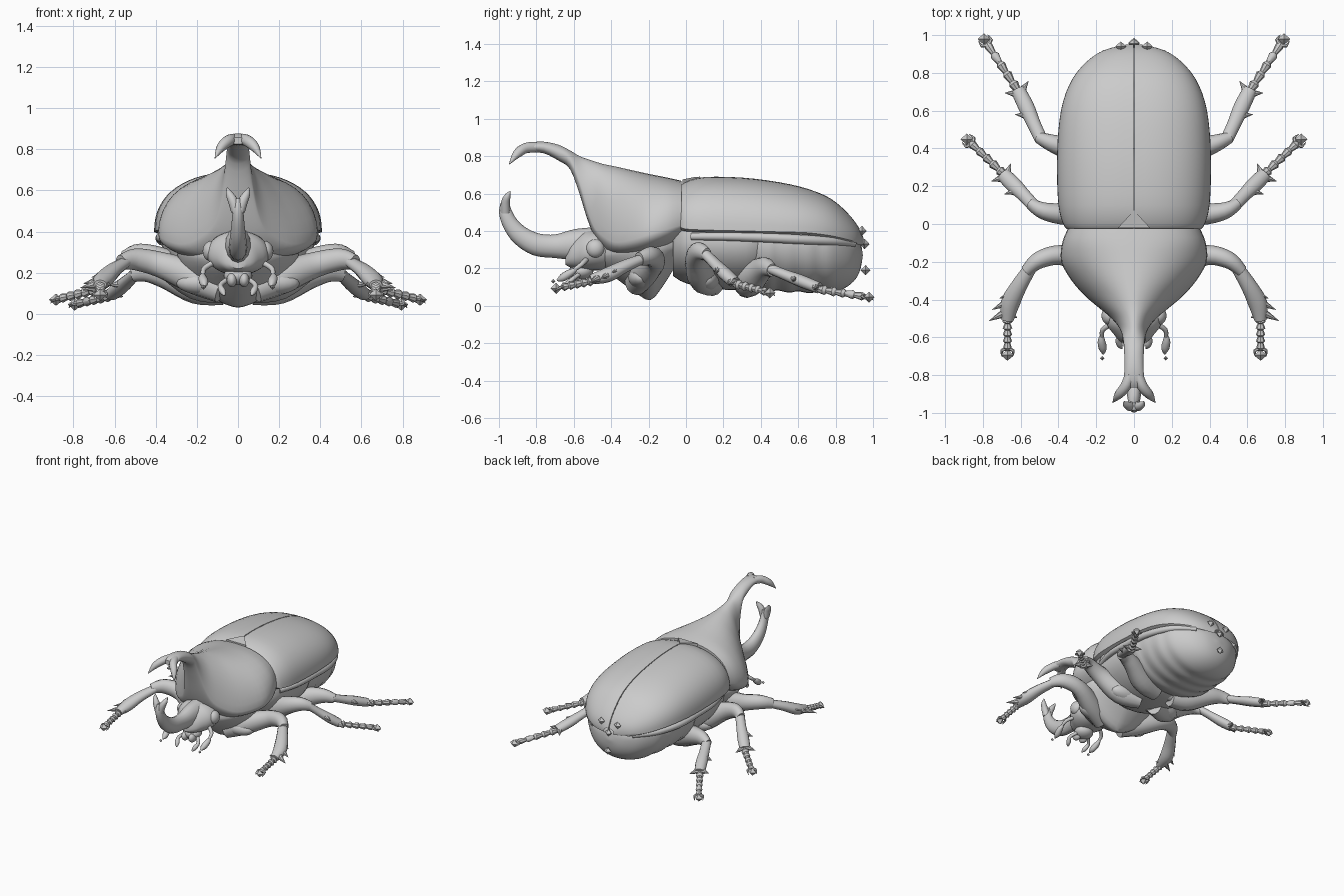
import bpy, bmesh, math
from mathutils import Vector


def smooth(rows, n=4):
    """Catmull-Rom interpolation through rows of numbers."""
    out = []
    for i in range(len(rows) - 1):
        p0, p1, p2, p3 = (rows[max(i - 1, 0)], rows[i], rows[i + 1], rows[min(i + 2, len(rows) - 1)])
        for k in range(n):
            t = k / n
            out.append([0.5 * (2 * b + (c - a) * t + (2 * a - 5 * b + 4 * c - d) * t * t
                               + (3 * b - a - 3 * c + d) * t ** 3)
                        for a, b, c, d in zip(p0, p1, p2, p3)])
    out.append(list(rows[-1]))
    return out


def loft(name, rings, closed=True, mirror=False):
    bm = bmesh.new()
    vs = [[bm.verts.new(p) for p in r] for r in rings]
    n = len(vs[0])
    for a, b in zip(vs, vs[1:]):
        for i in range(n if closed else n - 1):
            j = (i + 1) % n
            bm.faces.new((a[i], a[j], b[j], b[i]))
    if closed:
        bm.faces.new(vs[0])
        bm.faces.new(vs[-1])
    bmesh.ops.recalc_face_normals(bm, faces=bm.faces)
    return finish(name, bm, mirror)


def finish(name, bm, mirror=False):
    me = bpy.data.meshes.new(name)
    bm.to_mesh(me)
    bm.free()
    ob = bpy.data.objects.new(name, me)
    bpy.context.collection.objects.link(ob)
    if mirror:
        ob.modifiers.new("mirror", 'MIRROR')
    return ob


def tube(name, pts, ref=(0, 0, 1), flat=1.0, n=4, sides=12, mirror=False):
    """Tapered tube through (x, y, z, radius); flat scales it across the side axis."""
    rows = smooth(pts, n) if n > 1 else [list(p) for p in pts]
    rings = []
    for i, r in enumerate(rows):
        t = (Vector(rows[min(i + 1, len(rows) - 1)][:3]) - Vector(rows[max(i - 1, 0)][:3])).normalized()
        a = t.cross(Vector(ref)).normalized()
        b = t.cross(a)
        rad = max(r[3], 0.001)
        rings.append([Vector(r[:3]) + a * rad * math.cos(q) + b * rad * flat * math.sin(q)
                      for q in (2 * math.pi * k / sides for k in range(sides))])
    return loft(name, rings, mirror=mirror)


def ball(name, loc, size, mirror=False, seg=24):
    bm = bmesh.new()
    bmesh.ops.create_uvsphere(bm, u_segments=seg, v_segments=max(seg // 2, 2), radius=1)
    for v in bm.verts:
        v.co = Vector(c * s + l for c, s, l in zip(v.co, size, loc))
    return finish(name, bm, mirror)


def power(v, e):
    return math.copysign(abs(v) ** e, v)


def body_loft(name, stations, n=3, sides=40, low=0.95):
    """Stations: y, half width, height of widest point, bottom, top, upper exponent."""
    rings = []
    for y, w, zw, zb, zt, e in smooth(stations, n):
        ring = []
        for k in range(sides):
            q = 2 * math.pi * k / sides
            c, s = math.cos(q), math.sin(q)
            ex = e if s > 0 else low
            ring.append((w * power(c, ex), y, zw + (zt - zw if s > 0 else zw - zb) * power(s, ex)))
        rings.append(ring)
    return loft(name, rings)


# Thorax shield running forward into the upper horn
body_loft("thorax_shield_and_horn", [
    (-.025, .35, .43, .37, .668, .85), (-.10, .38, .41, .30, .685, .9),
    (-.20, .385, .38, .26, .705, 1.05), (-.30, .33, .35, .25, .727, 1.12),
    (-.38, .26, .34, .26, .745, 1.15), (-.44, .19, .37, .30, .757, 1.1),
    (-.49, .13, .42, .37, .772, 1.05), (-.53, .092, .52, .47, .785, 1),
    (-.57, .068, .66, .60, .80, 1), (-.62, .056, .78, .73, .83, 1),
    (-.68, .052, .817, .775, .86, 1), (-.76, .05, .847, .815, .877, 1),
    (-.83, .055, .847, .82, .873, 1), (-.865, .05, .842, .825, .857, 1)])
tube("upper_horn_tine", [(.02, -.80, .848, .028), (.045, -.86, .842, .028),
     (.082, -.905, .81, .023), (.112, -.945, .757, .002)], mirror=True)

# Wing cases, one half mirrored with a fine seam
rings = []
for y, w, ze, zt in smooth([
        (-.03, .35, .42, .64), (0, .375, .41, .663), (.1, .40, .405, .688), (.3, .408, .40, .685),
        (.5, .40, .395, .66), (.65, .375, .39, .625), (.77, .325, .375, .575),
        (.86, .25, .355, .50), (.92, .16, .34, .425), (.95, .04, .335, .36)], 3):
    arc = []
    for k in range(17):
        q = math.pi / 2 * k / 16
        arc.append((.003 + (w - .003) * power(math.cos(q), .87), y, ze + (zt - ze) * power(math.sin(q), .87)))
    arc.insert(0, (w * .93, y, ze - .012))
    arc.append((.003, y, zt - .025))
    rings.append(arc)
loft("wing_case", rings, closed=False, mirror=True)

# Small plate between the wing cases
loft("scutellum", [[(-.085, -.02, z), (.085, -.02, z), (.03, .04, z + .012), (0, .075, z + .015),
                    (-.03, .04, z + .012)] for z in (.64, .675)])

# Underside: front breast keel, middle body and abdomen with shallow rings
body_loft("front_breast", [(-.46, .10, .27, .20, .35, 1), (-.38, .20, .28, .15, .40, 1),
          (-.27, .28, .30, .07, .42, 1), (-.19, .30, .31, .03, .42, 1),
          (-.12, .28, .31, .11, .42, 1), (-.07, .24, .31, .19, .42, 1)], low=1.3)
body_loft("middle_body", [(-.07, .26, .34, .16, .60, .9), (.0, .33, .34, .12, .60, .9),
          (.15, .36, .34, .09, .60, .9), (.32, .37, .34, .085, .55, .9), (.40, .34, .34, .11, .55, .9)], low=1.05)
body_loft("abdomen", [(.36, .34, .34, .10, .45, .9), (.44, .365, .34, .075, .45, .9),
          (.49, .36, .34, .082, .45, .9), (.55, .36, .34, .07, .44, .9), (.60, .352, .34, .077, .43, .9),
          (.66, .345, .335, .067, .43, .9), (.71, .325, .33, .075, .42, .9), (.77, .305, .325, .07, .42, .9),
          (.83, .26, .32, .085, .40, .9), (.88, .205, .30, .115, .38, .9), (.915, .145, .29, .155, .36, .9),
          (.935, .085, .275, .205, .33, .9), (.945, .01, .27, .265, .275, 1)])
tube("abdomen_side_rim", [(.33, .03, .37, .02), (.375, .2, .37, .022), (.375, .4, .365, .025),
     (.36, .6, .355, .025), (.29, .78, .345, .022), (.17, .90, .33, .015)], mirror=True)

# Small studs at the tail
for i, (x, y, z) in enumerate([(.07, .94, .40), (-.07, .94, .40), (0, .955, .33), (0, .96, .19)]):
    ball(f"tail_stud_{i + 1}", (x, y, z), (.03, .026, .028), seg=4)

# Head with eyes, jaws and feelers
body_loft("head", [(-.38, .11, .30, .20, .37, 1), (-.46, .15, .30, .19, .40, 1), (-.53, .145, .29, .19, .40, 1),
          (-.58, .11, .275, .195, .37, 1), (-.62, .075, .255, .205, .33, 1), (-.645, .03, .24, .22, .27, 1)])
ball("eye", (.13, -.485, .305), (.042, .05, .05), mirror=True)
ball("mouth", (0, -.56, .185), (.07, .065, .045))
ball("jaw", (.03, -.60, .165), (.025, .04, .035), mirror=True)
tube("outer_palp", [(.05, -.57, .17, .012), (.085, -.61, .14, .012), (.075, -.64, .11, .016), (.065, -.66, .09, .004)],
     mirror=True)
tube("feeler_stalk", [(.12, -.53, .25, .014), (.165, -.56, .22, .013), (.17, -.60, .19, .010)], mirror=True)
tube("feeler_club", [(.17, -.585, .195, .008), (.172, -.62, .175, .02), (.165, -.66, .15, .021),
     (.162, -.69, .135, .004)], mirror=True)
ball("feeler_stud", (.168, -.71, .13), (.012, .012, .012), mirror=True, seg=4)

# Lower horn curving up from the head
tube("lower_horn", [(0, -.50, .32, .10), (0, -.59, .325, .085), (0, -.70, .318, .063), (0, -.80, .328, .06),
     (0, -.885, .375, .052), (0, -.94, .44, .042), (0, -.966, .505, .034), (0, -.966, .56, .02)],
     ref=(1, 0, 0), flat=.75)
tube("lower_horn_tine", [(.008, -.966, .50, .026), (.025, -.965, .55, .024), (.043, -.955, .585, .017),
     (.052, -.94, .612, .003)], ref=(1, 0, 0), mirror=True)


def leg(name, femur, tibia, tarsus, teeth, out):
    """Femur, tibia and tarsus paths; teeth as (fraction, length) on the outer side."""
    tube(name + "_thigh", femur, flat=1.15, mirror=True)
    tube(name + "_shin", tibia, flat=.8, mirror=True)
    rows, out = smooth(tibia, 10), Vector(out).normalized()
    d = (Vector(tibia[-1][:3]) - Vector(tibia[0][:3])).normalized()
    for i, (f, length) in enumerate(teeth):
        p = Vector(rows[int(f * (len(rows) - 1))][:3])
        q = p + out * length + d * abs(length) * .6
        tube(f"{name}_spine_{i + 1}", [(*p, .03), (*q, .001)], n=1, sides=8, mirror=True)
    # Foot of five flared segments
    a, b = Vector(tarsus[0]), Vector(tarsus[1])
    for k in range(5):
        p, q = a.lerp(b, k / 5), a.lerp(b, (k + 1.1) / 5)
        tube(f"{name}_foot_{k + 1}", [(*p, .014), (*p.lerp(q, .75), .027 - .001 * k), (*q, .014)],
             n=1, sides=8, mirror=True)
    d = (b - a).normalized()
    side = d.cross(Vector((0, 0, 1))).normalized()
    for s in (-1, 1):
        tube(f"{name}_claw_{s + 2}", [(*b, .011), (*(b + side * s * .03 + d * .01), .009),
             (*(b + side * s * .028 + d * .045 - Vector((0, 0, .015))), .001)], n=2, sides=6, mirror=True)
    ball(name + "_foot_stud", b + d * .035, (.034, .03, .03), mirror=True, seg=4)


leg("front_leg",
    [(.08, -.27, .12, .06), (.22, -.22, .18, .07), (.38, -.165, .24, .054), (.50, -.19, .265, .046), (.57, -.25, .25, .032)],
    [(.55, -.235, .25, .034), (.61, -.33, .21, .043), (.655, -.42, .165, .05), (.67, -.51, .14, .032)],
    [(.67, -.49, .135), (.67, -.66, .10)],
    [(.4, .075), (.6, .085), (.82, .085), (.85, -.06)], (1, -.1, -.1))
leg("middle_leg",
    [(.06, .15, .12, .06), (.20, .09, .16, .08), (.36, .055, .25, .06), (.48, .07, .29, .045), (.55, .11, .275, .03)],
    [(.53, .095, .285, .034), (.58, .15, .23, .035), (.64, .21, .17, .042), (.69, .26, .125, .038)],
    [(.68, .255, .12), (.86, .425, .075)],
    [(.5, .07), (.92, .07), (.92, -.07)], (1, -.9, .1))
leg("hind_leg",
    [(.06, .32, .11, .06), (.20, .34, .14, .08), (.35, .40, .19, .06), (.44, .43, .205, .045), (.51, .46, .19, .03)],
    [(.49, .445, .20, .034), (.53, .53, .165, .036), (.57, .62, .13, .042), (.615, .71, .095, .038)],
    [(.61, .70, .09), (.775, .95, .05)],
    [(.5, .07), (.92, .07), (.92, -.07)], (1, -.5, .1))

# Hip plates under the body
for n, y, z, s in (("front_hip", -.24, .15, .06), ("middle_hip", .11, .14, .065), ("hind_hip", .33, .135, .065)):
    ball(n, (.15, y, z), (.15, .07, s), mirror=True)

# Smooth shading, with the small studs kept faceted
bpy.ops.object.select_all(action='DESELECT')
for ob in bpy.context.collection.objects:
    if "stud" not in ob.name:
        ob.select_set(True)
        bpy.context.view_layer.objects.active = ob
bpy.ops.object.shade_smooth_by_angle(angle=math.radians(40))
